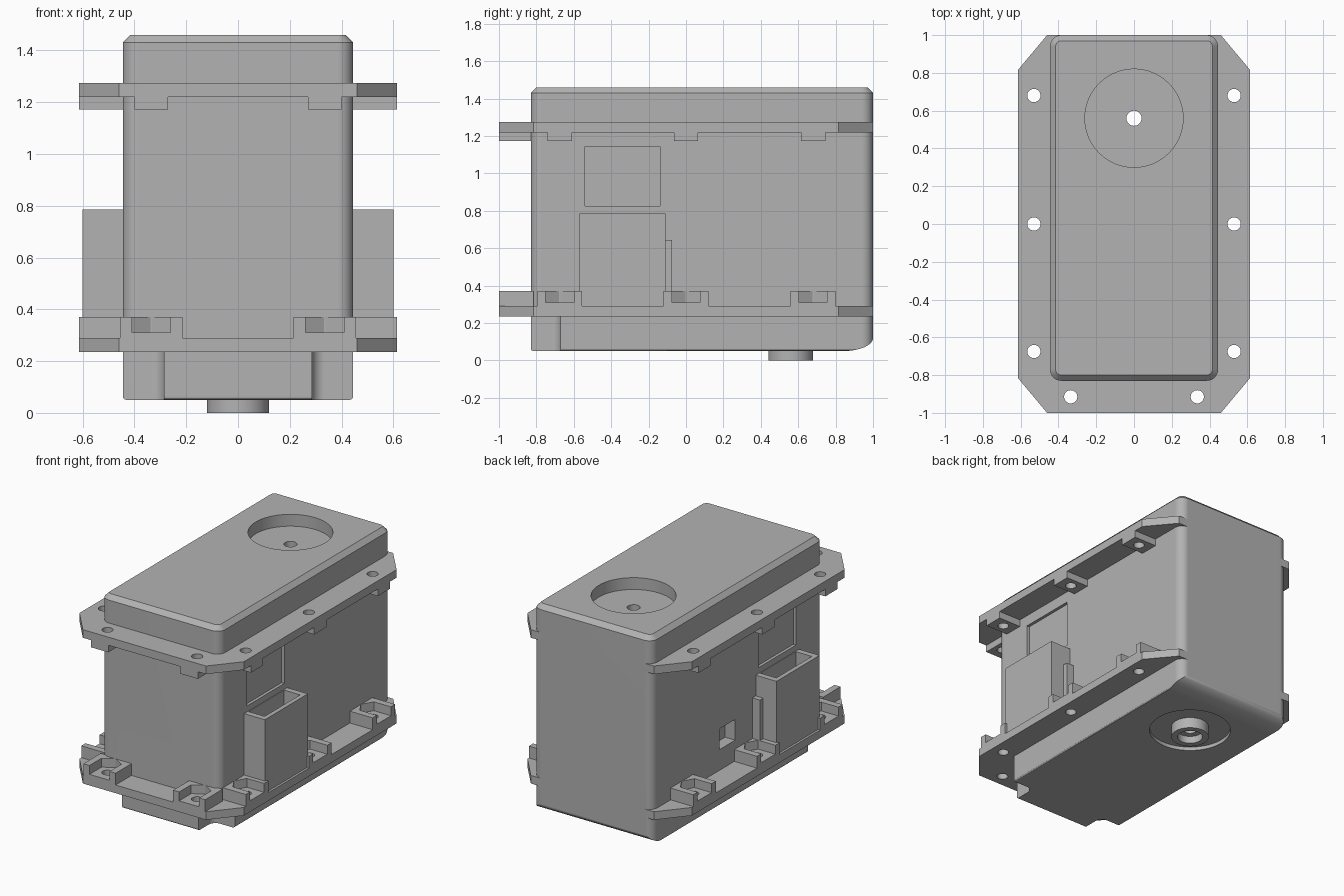
import bpy, bmesh
from math import sin, cos, pi, radians
from mathutils import Vector

cube = bpy.data.objects.get("Cube")
if cube:
    bpy.data.objects.remove(cube)

grey = bpy.data.materials.new("plain_grey")
grey.use_nodes = True
grey.diffuse_color = (0.45, 0.45, 0.45, 1)
grey.node_tree.nodes["Principled BSDF"].inputs["Base Color"].default_value = (0.45, 0.45, 0.45, 1)


def make(name, bm):
    bmesh.ops.recalc_face_normals(bm, faces=bm.faces)
    mesh = bpy.data.meshes.new(name)
    bm.to_mesh(mesh)
    bm.free()
    mesh.materials.append(grey)
    obj = bpy.data.objects.new(name, mesh)
    bpy.context.collection.objects.link(obj)
    return obj


def add_prism(bm, points, direction):
    face = bm.faces.new([bm.verts.new(p) for p in points])
    new = bmesh.ops.extrude_face_region(bm, geom=[face])["geom"]
    bmesh.ops.translate(bm, vec=direction, verts=[v for v in new if isinstance(v, bmesh.types.BMVert)])


def add_block(bm, x0, x1, y0, y1, z0, z1):
    add_prism(bm, [(x0, y0, z0), (x1, y0, z0), (x1, y1, z0), (x0, y1, z0)], (0, 0, z1 - z0))


def add_cylinder(bm, x, y, r, z0, z1, sides=48):
    ring = [(x + r * cos(2 * pi * i / sides), y + r * sin(2 * pi * i / sides), z0) for i in range(sides)]
    add_prism(bm, ring, (0, 0, z1 - z0))


def round_uprights(bm, radius, steps=8):
    edges = [e for e in bm.edges if abs(e.verts[0].co.z - e.verts[1].co.z) > 0.1]
    bmesh.ops.bevel(bm, geom=edges, offset=radius, segments=steps, affect='EDGES', profile=0.5)


def bevel_rim(bm, z, size, steps):
    edges = [e for e in bm.edges if all(abs(v.co.z - z) < 1e-4 for v in e.verts)]
    bmesh.ops.bevel(bm, geom=edges, offset=size, segments=steps, affect='EDGES', profile=0.5)


def activate(obj):
    bpy.ops.object.select_all(action='DESELECT')
    obj.select_set(True)
    bpy.context.view_layer.objects.active = obj


def cut(obj, bm):
    cutter = make("cutter", bm)
    cutter.hide_render = True
    mod = obj.modifiers.new("cut", 'BOOLEAN')
    mod.operation = 'DIFFERENCE'
    mod.solver = 'EXACT'
    mod.object = cutter
    activate(obj)
    bpy.ops.object.modifier_apply(modifier=mod.name)
    bpy.data.objects.remove(cutter)


def smooth(obj):
    activate(obj)
    bpy.ops.object.shade_smooth_by_angle(angle=radians(28))
    obj.modifiers.new("weighted", 'WEIGHTED_NORMAL').keep_sharp = True


SHAFT_Y = 0.56
HALF = 0.445

# Main housing with chamfered lid and softened base
bm = bmesh.new()
add_block(bm, -HALF, HALF, -0.83, 1, 0.05, 1.46)
round_uprights(bm, 0.06)
bevel_rim(bm, 1.46, 0.03, 1)
bevel_rim(bm, 0.05, 0.015, 3)
housing = make("housing", bm)

# Front corner notches below the lower flange
bm = bmesh.new()
for s in (-1, 1):
    xs = sorted((s * 0.285, s * 0.7))
    add_block(bm, *xs, -1.1, -0.67, -0.1, 0.25)
round_uprights(bm, 0.05, 6)
cut(housing, bm)

# Rounded lower back edge
bm = bmesh.new()
arc = [(-0.6, 0.84 + 0.16 * sin(i * pi / 20), 0.12 - 0.07 * cos(i * pi / 20)) for i in range(11)]
add_prism(bm, arc + [(-0.6, 1.1, 0.12), (-0.6, 1.1, 0), (-0.6, 0.84, 0)], (1.2, 0, 0))
cut(housing, bm)

# Lid dish and base dish
bm = bmesh.new()
add_cylinder(bm, 0, SHAFT_Y, 0.26, 1.38, 1.6, 64)
add_cylinder(bm, 0, SHAFT_Y, 0.26, -0.1, 0.075, 64)
cut(housing, bm)

# Through bore
bm = bmesh.new()
add_cylinder(bm, 0, SHAFT_Y, 0.04, -0.2, 1.7)
cut(housing, bm)

# Shallow side windows and one small port on the right side
bm = bmesh.new()
for s in (-1, 1):
    xs = sorted((s * 0.425, s * 0.6))
    add_block(bm, *xs, -0.54, -0.14, 0.825, 1.145)
add_block(bm, -0.6, -0.37, 0.11, 0.28, 0.43, 0.57)
cut(housing, bm)
smooth(housing)

# Stepped shaft collar under the base
bm = bmesh.new()
add_cylinder(bm, 0, SHAFT_Y, 0.12, 0, 0.12)
collar = make("shaft_collar", bm)
for radius, top in ((0.08, 0.05), (0.04, 0.3)):
    bm = bmesh.new()
    add_cylinder(bm, 0, SHAFT_Y, radius, -0.1, top)
    cut(collar, bm)
smooth(collar)

# Screw positions: x, y and outward direction
screws = []
for s in (-1, 1):
    screws += [(s * 0.53, y, Vector((s, 0, 0))) for y in (-0.675, 0, 0.68)]
    screws.append((s * 0.335, -0.915, Vector((0, -1, 0))))


def holes():
    bm = bmesh.new()
    for x, y, _ in screws:
        add_cylinder(bm, x, y, 0.035, -0.2, 1.8, 32)
    return bm


def nut_pockets():
    # Hexagonal pockets that open outwards
    bm = bmesh.new()
    for x, y, out in screws:
        centre = Vector((x, y, 0.31))
        side = Vector((-out.y, out.x, 0))
        shape = [(0.2, 0.075), (-0.043, 0.075), (-0.087, 0), (-0.043, -0.075), (0.2, -0.075)]
        add_prism(bm, [centre + out * a + side * b for a, b in shape], (0, 0, 0.2))
    return bm


def flange(name, z0, z1):
    quarter = [(0.46, -1), (0.615, -0.815), (0.615, 0.815), (0.46, 1)]
    outline = quarter + [(-x, y) for x, y in reversed(quarter)]
    bm = bmesh.new()
    add_prism(bm, [(x, y, z0) for x, y in outline], (0, 0, z1 - z0))
    plate = make(name, bm)
    cut(plate, holes())
    # Clear the bore
    bm = bmesh.new()
    add_block(bm, -0.38, 0.38, -0.75, 0.93, z0 - 0.1, z1 + 0.1)
    cut(plate, bm)
    smooth(plate)


def bosses(name, half, z0, z1, pockets):
    bm = bmesh.new()
    for x, y, out in screws:
        if out.x:
            xs = sorted((out.x * 0.43, out.x * 0.615))
            add_block(bm, *xs, y - half, y + half, z0, z1)
        else:
            add_block(bm, x - half, x + half, -1, -0.815, z0, z1)
    obj = make(name, bm)
    cut(obj, holes())
    if pockets:
        cut(obj, nut_pockets())
    smooth(obj)


flange("upper_flange", 1.22, 1.275)
bosses("upper_screw_bosses", 0.065, 1.172, 1.22, False)
flange("lower_flange", 0.235, 0.29)
bosses("lower_nut_bosses", 0.12, 0.29, 0.37, True)

# Open-topped side pockets with a narrow rib behind each
for s, label in ((1, "left"), (-1, "right")):
    bm = bmesh.new()
    add_block(bm, *sorted((s * 0.43, s * 0.60)), -0.57, -0.11, 0.27, 0.785)
    pocket = make(label + "_side_pocket", bm)
    bm = bmesh.new()
    add_block(bm, *sorted((s * 0.45, s * 0.57)), -0.53, -0.15, 0.36, 0.9)
    cut(pocket, bm)
    bm = bmesh.new()
    add_block(bm, *sorted((s * 0.43, s * 0.50)), -0.12, -0.075, 0.27, 0.645)
    make(label + "_pocket_rib", bm)
